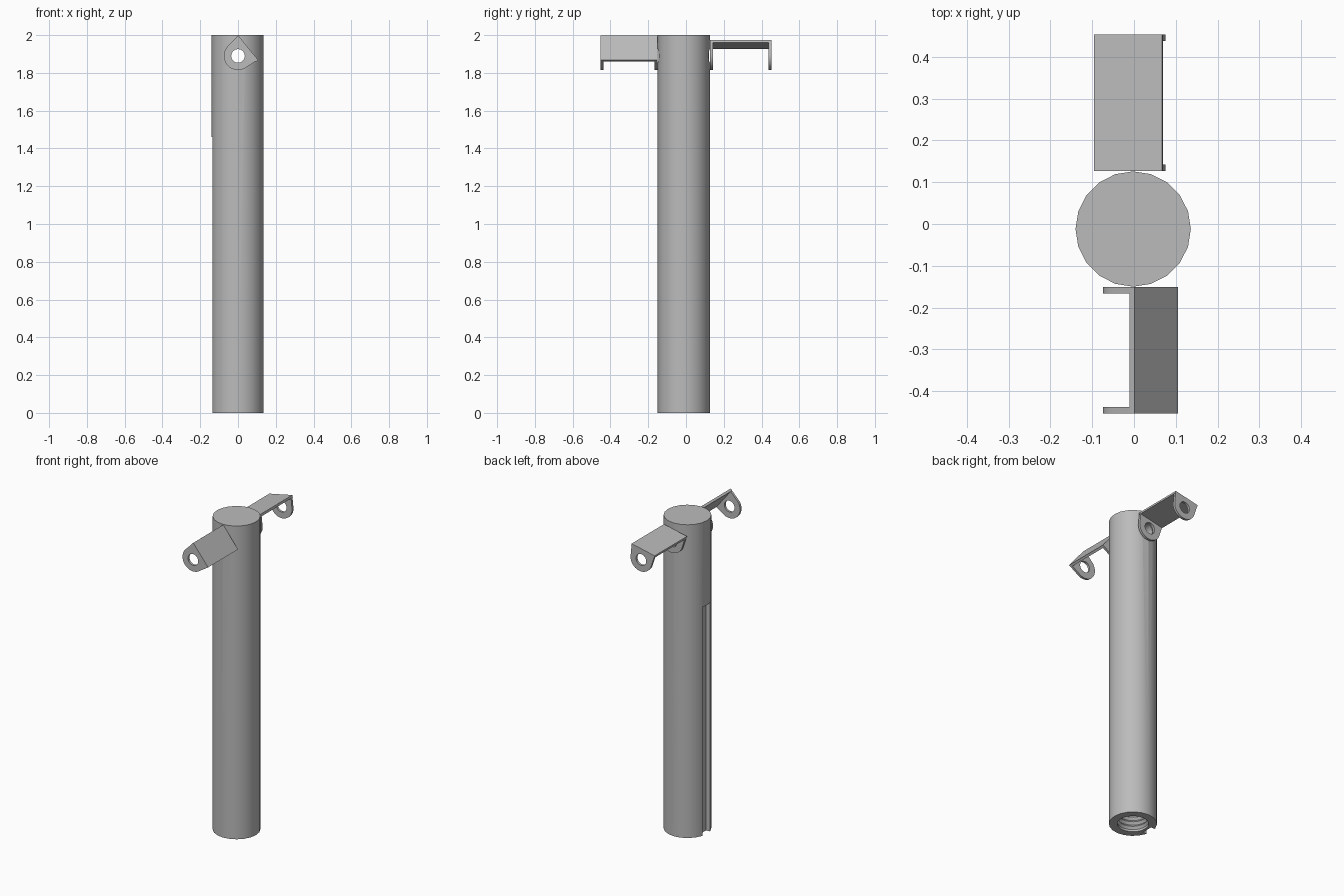
import bpy, bmesh
from math import radians, pi, sin, cos
from mathutils import Matrix, Vector

cube = bpy.data.objects.get("Cube")
if cube:
    bpy.data.objects.remove(cube, do_unlink=True)

grey = bpy.data.materials.new("plain grey")
grey.use_nodes = True
grey.diffuse_color = (0.5, 0.5, 0.5, 1)
grey.node_tree.nodes["Principled BSDF"].inputs["Base Color"].default_value = (0.5, 0.5, 0.5, 1)

AXIS = Vector((-0.002, -0.012, 0))   # tube centre line
PIN_Z = 1.89                         # height of the pin holes
THICK = 0.015                        # sheet thickness of the brackets


def make(name, bm):
    bmesh.ops.recalc_face_normals(bm, faces=bm.faces[:])
    mesh = bpy.data.meshes.new(name)
    bm.to_mesh(mesh)
    bm.free()
    mesh.materials.append(grey)
    obj = bpy.data.objects.new(name, mesh)
    bpy.context.collection.objects.link(obj)
    return obj


def box(name, low, high):
    low, high = Vector(low), Vector(high)
    bm = bmesh.new()
    bmesh.ops.create_cube(bm, size=1, matrix=Matrix.Translation((low + high) / 2)
                          @ Matrix.Diagonal((*(high - low), 1)))
    return make(name, bm)


def lathe(name, profile, sides):
    """Closed solid from (radius, z) rings, capped at both ends."""
    bm = bmesh.new()
    rings = [[bm.verts.new((r * cos(2 * pi * i / sides), r * sin(2 * pi * i / sides), z))
              for i in range(sides)] for r, z in profile]
    for a, b in zip(rings, rings[1:]):
        for i in range(sides):
            j = (i + 1) % sides
            bm.faces.new((a[i], a[j], b[j], b[i]))
    bm.faces.new(rings[0])
    bm.faces.new(rings[-1])
    return make(name, bm)


def finish(obj, cutters):
    bpy.ops.object.select_all(action='DESELECT')
    bpy.context.view_layer.objects.active = obj
    obj.select_set(True)
    for cutter in cutters:
        mod = obj.modifiers.new("cut", 'BOOLEAN')
        mod.operation = 'DIFFERENCE'
        mod.solver = 'EXACT'
        mod.object = cutter
        bpy.ops.object.modifier_apply(modifier=mod.name)
    bpy.ops.object.shade_smooth_by_angle(angle=radians(30))


# Cutters: pin hole along y, threaded bore, key slot on the right side
pin_cutter = lathe("pin_cutter", [(0.036, -1), (0.036, 1)], 24)
pin_cutter.rotation_euler.x = pi / 2
pin_cutter.location.z = PIN_Z
thread = [(0.092 if i % 2 else 0.08, 0.015 * i) for i in range(1, 25)]
bore_cutter = lathe("bore_cutter", [(0.09, -0.05), (0.09, 0.01)] + thread, 32)
bore_cutter.location = AXIS
slot_cutter = box("slot_cutter", (-0.2, -0.048, -0.05), (-0.108, 0.024, 1.46))
cutters = [pin_cutter, bore_cutter, slot_cutter]
bpy.context.view_layer.update()

# Main tube
tube = lathe("tube", [(0.138, 0), (0.138, 2)], 20)
tube.location = AXIS
bpy.context.view_layer.update()
finish(tube, cutters)


def lug(name, y):
    """Rounded ear with a flat upper edge, centred on the pin hole."""
    bm = bmesh.new()
    outline = [(-0.081, 0.069 - THICK), (0.081, 0.069 - THICK)]
    outline += [(0.075 * cos(pi * i / 16), -0.075 * sin(pi * i / 16)) for i in range(17)]
    face = bm.faces.new([bm.verts.new((u, y, v)) for u, v in outline])
    extruded = bmesh.ops.extrude_face_region(bm, geom=[face])["geom"]
    bmesh.ops.translate(bm, vec=(0, THICK, 0),
                        verts=[g for g in extruded if isinstance(g, bmesh.types.BMVert)])
    return make(name, bm)


# Front and back brackets: a tilted plate with a lug at each end
for side, y0, y1, tilt in (("front", -0.453, -0.151, 51), ("back", 0.127, 0.453, -12)):
    plate = box(side + "_bracket_plate", (-0.083, y0, 0.069 - THICK), (0.083, y1, 0.069))
    ears = [lug(side + "_bracket_front_lug", y0), lug(side + "_bracket_back_lug", y1 - THICK)]
    for part in [plate] + ears:
        part.rotation_euler.y = radians(tilt)
        part.location.z = PIN_Z
    bpy.context.view_layer.update()
    finish(plate, [])
    for ear in ears:
        finish(ear, [pin_cutter])

for cutter in cutters:
    bpy.data.objects.remove(cutter, do_unlink=True)
